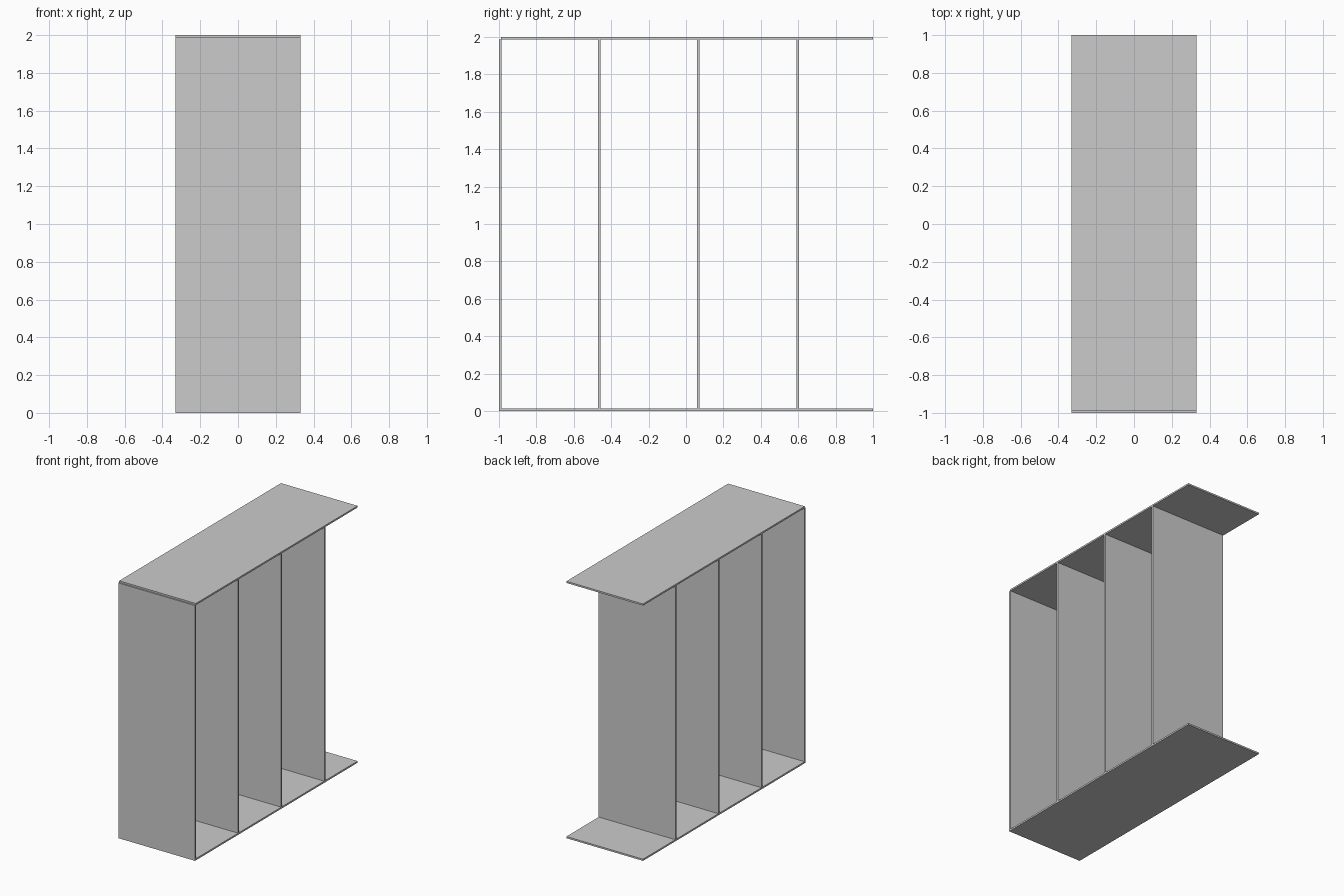
import bpy

if "Cube" in bpy.data.objects:
    bpy.data.objects.remove(bpy.data.objects["Cube"])

W, T = 0.66, 0.013   # board width and thickness


def board(name, y0, y1, z0, z1):
    bpy.ops.mesh.primitive_cube_add(size=1, location=(0, (y0 + y1) / 2, (z0 + z1) / 2))
    ob = bpy.context.object
    ob.name = name
    ob.scale = (W, y1 - y0, z1 - z0)
    bpy.ops.object.transform_apply(location=False, rotation=False, scale=True)
    return ob


# horizontal boards; the top one is set back slightly at the front
board("bottom_board", -1, 1, 0, T)
board("top_board", -0.99, 1, 2 - T, 2)

# evenly spaced upright panels
for i in range(4):
    y = -1 + i * 0.53
    board(f"upright_panel_{i + 1}", y, y + T, T, 2 - T)
